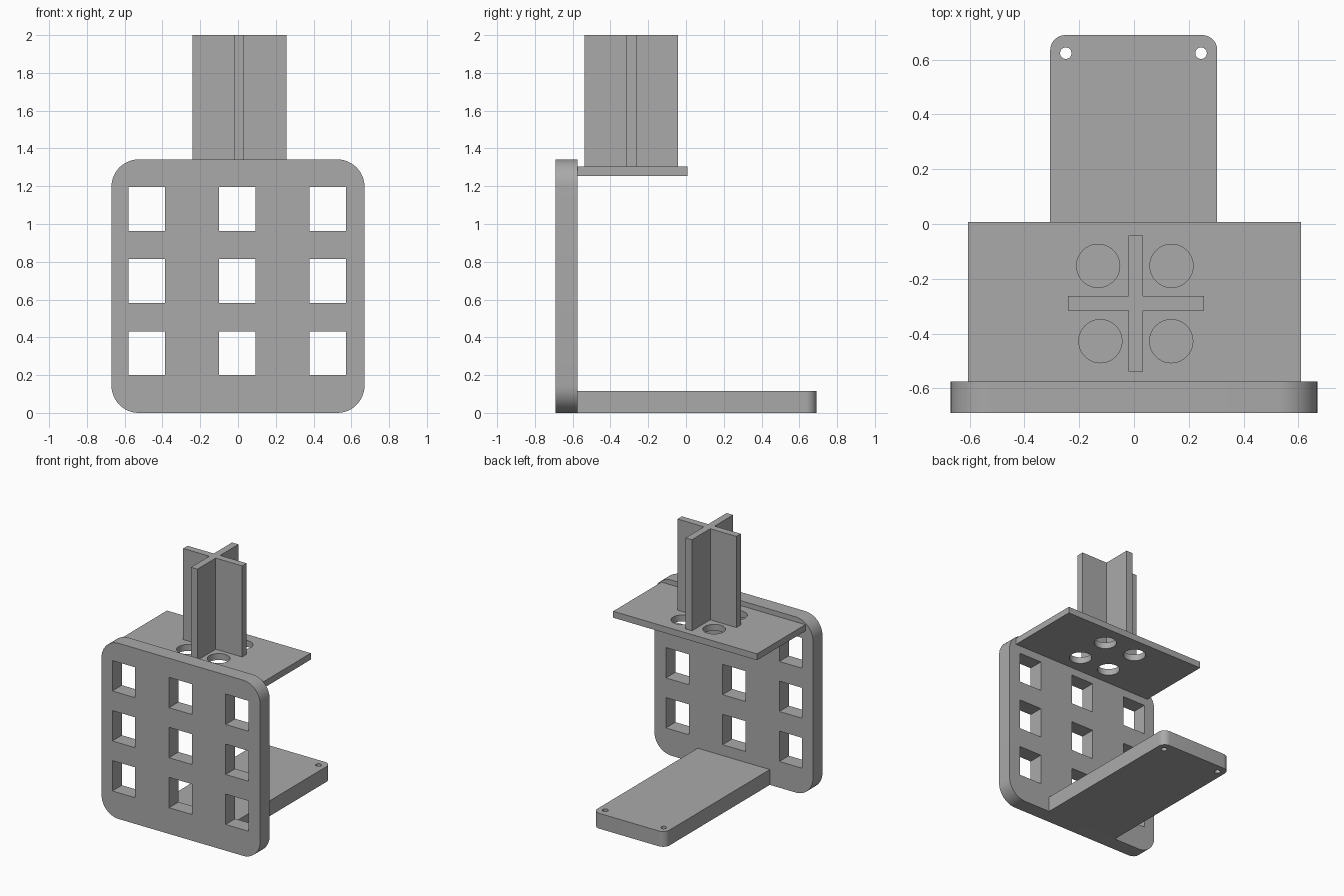
import bpy, bmesh, math
from mathutils import Matrix

cube = bpy.data.objects.get("Cube")
if cube:
    bpy.data.objects.remove(cube, do_unlink=True)

grey = bpy.data.materials.new("plain grey")
grey.use_nodes = True
grey.diffuse_color = (0.4, 0.4, 0.4, 1)
grey.node_tree.nodes["Principled BSDF"].inputs["Base Color"].default_value = grey.diffuse_color


def rect(x0, x1, y0, y1):
    return [(x0, y0), (x1, y0), (x1, y1), (x0, y1)]


def circle(x, y, r, n=40):
    return [(x + r * math.cos(math.tau * i / n), y + r * math.sin(math.tau * i / n)) for i in range(n)]


def rounded(x0, x1, y0, y1, radii, steps=12):
    """Rectangle outline with a radius per corner, anticlockwise from the lower left."""
    points = []
    for i, ((x, y), r) in enumerate(zip(rect(x0, x1, y0, y1), radii)):
        cx = x + (r if x == x0 else -r)
        cy = y + (r if y == y0 else -r)
        for k in range(steps + 1 if r else 1):
            a = math.pi + (i + k / steps) * math.pi / 2
            points.append((cx + r * math.cos(a), cy + r * math.sin(a)))
    return points


def slab(name, outlines, low, high, upright=False):
    """Extrude an outline with holes from low to high, along z or along y."""
    curve = bpy.data.curves.new(name + " profile", "CURVE")
    curve.dimensions = "2D"
    curve.fill_mode = "BOTH"
    curve.extrude = (high - low) / 2
    for outline in outlines:
        spline = curve.splines.new("POLY")
        spline.points.add(len(outline) - 1)
        for point, (x, y) in zip(spline.points, outline):
            point.co = (x, y, 0, 1)
        spline.use_cyclic_u = True
    helper = bpy.data.objects.new(name + " helper", curve)
    bpy.context.collection.objects.link(helper)
    depsgraph = bpy.context.evaluated_depsgraph_get()
    mesh = bpy.data.meshes.new_from_object(helper.evaluated_get(depsgraph))
    bpy.data.objects.remove(helper, do_unlink=True)

    mid = (low + high) / 2
    if upright:
        mesh.transform(Matrix.Translation((0, mid, 0)) @ Matrix.Rotation(math.pi / 2, 4, "X"))
    else:
        mesh.transform(Matrix.Translation((0, 0, mid)))
    bm = bmesh.new()
    bm.from_mesh(mesh)
    bmesh.ops.remove_doubles(bm, verts=bm.verts, dist=0.0001)
    bmesh.ops.recalc_face_normals(bm, faces=bm.faces)
    bm.to_mesh(mesh)
    bm.free()
    mesh.name = name
    mesh.materials.clear()
    mesh.materials.append(grey)
    obj = bpy.data.objects.new(name, mesh)
    bpy.context.collection.objects.link(obj)
    bpy.ops.object.select_all(action="DESELECT")
    obj.select_set(True)
    bpy.context.view_layer.objects.active = obj
    bpy.ops.object.shade_smooth_by_angle(angle=math.radians(30))
    return obj


# Upright plate with a grid of square windows
windows = [rect(x, x + 0.193, z, z + 0.232)
           for x in (-0.579, -0.1, 0.379) for z in (0.2, 0.582, 0.964)]
slab("front_plate", [rounded(-0.67, 0.67, 0, 1.342, [0.145] * 4)] + windows,
     -0.69, -0.575, upright=True)

# Foot with two screw holes
screw_holes = [circle(x, 0.624, 0.021) for x in (-0.249, 0.245)]
slab("base_foot", [rounded(-0.306, 0.304, -0.576, 0.69, [0, 0, 0.055, 0.055])] + screw_holes,
     0, 0.117)

# Shelf with four round holes
round_holes = [circle(x, y, 0.079) for x, y in
               ((-0.131, -0.153), (0.137, -0.153), (-0.123, -0.428), (0.136, -0.428))]
slab("top_shelf", [rect(-0.606, 0.61, -0.576, 0.008)] + round_holes, 1.255, 1.304)

# Cross-shaped post
x0, x1, y0, y1 = -0.021, 0.033, -0.316, -0.263
left, right, front, back = -0.242, 0.256, -0.538, -0.042
cross = [(x0, front), (x1, front), (x1, y0), (right, y0), (right, y1), (x1, y1),
         (x1, back), (x0, back), (x0, y1), (left, y1), (left, y0), (x0, y0)]
slab("cross_post", [cross], 1.303, 2)
